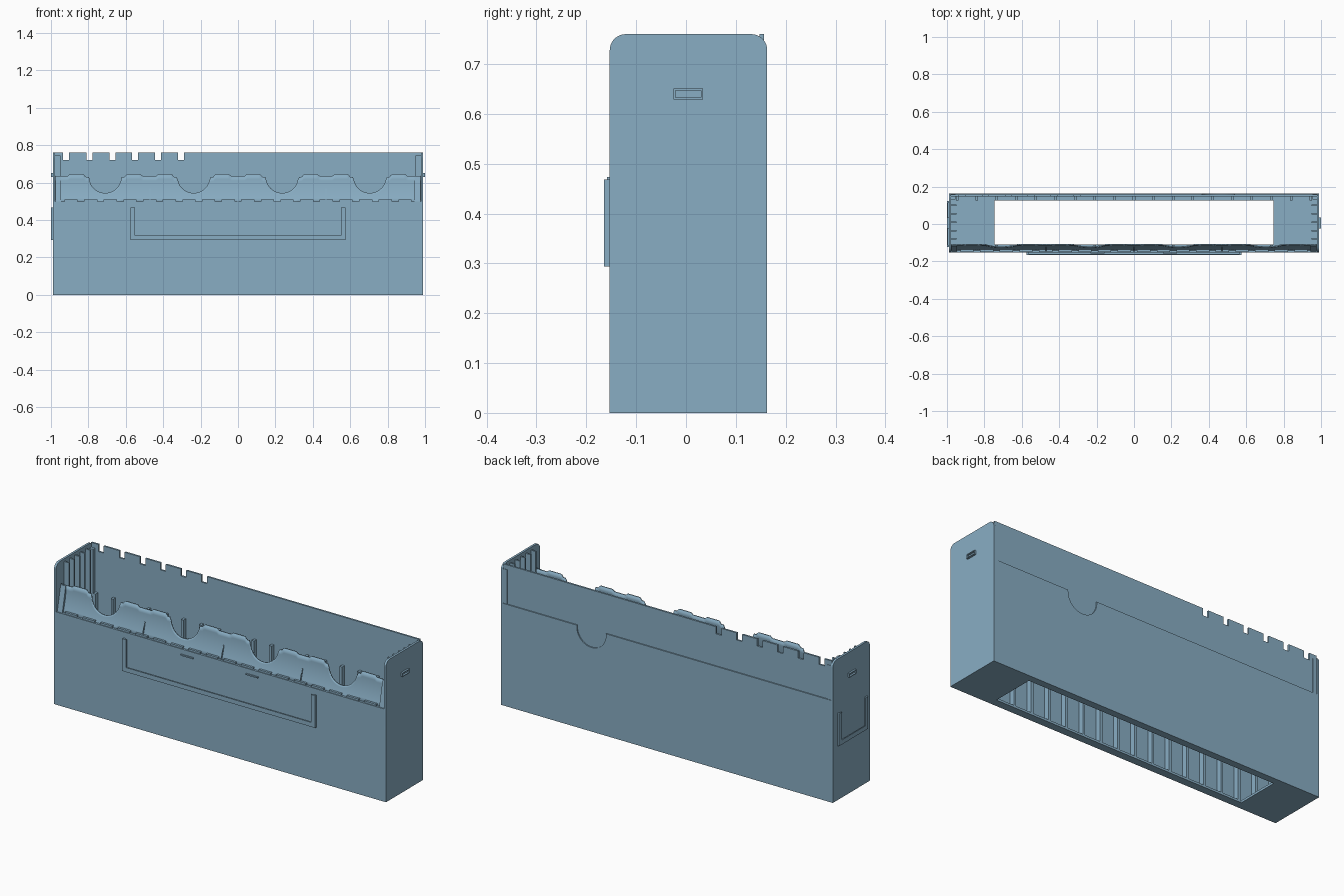
import bpy, bmesh, math
from mathutils import Vector

if "Cube" in bpy.data.objects:
    bpy.data.objects.remove(bpy.data.objects["Cube"])

mat = bpy.data.materials.new("muted blue plastic")
mat.diffuse_color = (0.25, 0.42, 0.55, 1)
mat.use_nodes = True
mat.node_tree.nodes["Principled BSDF"].inputs["Base Color"].default_value = mat.diffuse_color


def finish(name, bm, smooth=False):
    bmesh.ops.recalc_face_normals(bm, faces=bm.faces)
    me = bpy.data.meshes.new(name)
    bm.to_mesh(me)
    bm.free()
    me.materials.append(mat)
    ob = bpy.data.objects.new(name, me)
    bpy.context.collection.objects.link(ob)
    if smooth:
        bpy.context.view_layer.objects.active = ob
        ob.select_set(True)
        bpy.ops.object.shade_smooth_by_angle(angle=math.radians(30))
        ob.select_set(False)
    return ob


def add_prism(bm, pts, depth):
    """Extrude a 3D outline along a vector."""
    f = bm.faces.new([bm.verts.new(p) for p in pts])
    r = bmesh.ops.extrude_face_region(bm, geom=[f], use_keep_orig=True)
    vs = [v for v in r["geom"] if isinstance(v, bmesh.types.BMVert)]
    bmesh.ops.translate(bm, vec=Vector(depth), verts=vs)


def add_box(bm, x0, x1, y0, y1, z0, z1):
    add_prism(bm, [(x0, y0, z0), (x1, y0, z0), (x1, y1, z0), (x0, y1, z0)], (0, 0, z1 - z0))


def boxes(name, items):
    bm = bmesh.new()
    for b in items:
        add_box(bm, *b)
    return finish(name, bm)


def arc(cx, cz, r, a0, a1, n):
    return [(cx + r * math.cos(math.radians(a0 + (a1 - a0) * i / n)),
             cz + r * math.sin(math.radians(a0 + (a1 - a0) * i / n))) for i in range(n + 1)]


Y0, Y1, H, X = -0.153, 0.163, 0.76, 0.99

# End walls with rounded top corners
profile = [(Y0, 0), (Y1, 0)] + arc(Y1 - .032, H - .032, .032, 0, 90, 8) + arc(Y0 + .032, H - .032, .032, 90, 180, 8)
for side, nm in ((-1, "left_wall"), (1, "right_wall")):
    bm = bmesh.new()
    add_prism(bm, [(side * X, y, z) for y, z in profile], (-side * .012, 0, 0))
    finish(nm, bm, True)

# Front wall and floor frame around the central opening
boxes("front_wall", [(-.98, .98, Y0, -.141, 0, .5)])
boxes("floor_frame", [(-.98, -.745, Y0 + .002, Y1 - .002, 0, .012), (.745, .98, Y0 + .002, Y1 - .002, 0, .012),
                      (-.745, .745, Y0 + .002, -.11, 0, .012), (-.745, .745, .125, Y1 - .002, 0, .012)])

# Back wall with a row of index notches along the top
top = [(-.98, H)]
for c in (-.92, -.795, -.672, -.55, -.428, -.305):
    top += [(c - .016, H), (c - .016, .722), (c + .016, .722), (c + .016, H)]
bm = bmesh.new()
add_prism(bm, [(x, .147, z) for x, z in [(.98, H), (.98, 0), (-.98, 0)] + top], (0, .01, 0))
finish("back_wall", bm)

# Lower outer back skin with a round thumb notch
bm = bmesh.new()
notch = arc(.45, .54, .087, 0, -180, 20)
outline = [(-.98, 0), (.98, 0), (.98, .55), (.537, .55)] + notch + [(.363, .55), (-.98, .55)]
add_prism(bm, [(x, .157, z) for x, z in outline], (0, .006, 0))
finish("back_skin", bm)

# Back corner posts
boxes("back_posts", [(s * .967 - .012, s * .967 + .012, .13, .16, .012, .735) for s in (-1, 1)])

# Vertical stiffening ribs inside the front and back walls
xs = [-.945 + .105 * i for i in range(19)]
boxes("front_ribs", [(x - .007, x + .007, -.142, -.112, .012, .498) for x in xs])
boxes("back_ribs", [(x - .007, x + .007, .126, .148, .012, .5) for x in xs])

# Divider guides on the inside of both end walls
boxes("end_guides", [(min(s * .95, s * .98), max(s * .95, s * .98), y - .004, y + .004, .012, .745)
                     for s in (-1, 1) for y in (-.08, -.035, .01, .055, .1)])

# Small tabs along the front rim
boxes("rim_tabs", [(x + .017, x + .088, -.149, -.137, .495, .51) for x in xs[:-1]])

# Leaning front flap: scalloped outline bent over a curved section
def flap_y(z):
    t = (z - .49) / .155
    return -.14 + .03 * (1 - (1 - t) ** 2)


def flap_top(x):
    d = min(abs(x - c) for c in (-.71, -.237, .236, .705))
    if d < .086:
        return .63 - math.sqrt(.086 ** 2 - d ** 2)
    if d < .105:
        return .63
    if d < .115:
        return .63 + (d - .105) * 1.5
    if d < .19:
        return .645
    return max(.635, .645 - (d - .19))


bm = bmesh.new()
cols, rows = 280, 6
grid = []
for i in range(cols + 1):
    x = -.978 + 1.956 * i / cols
    t = flap_top(x)
    zs = [.49 + (t - .49) * j / rows for j in range(rows + 1)]
    grid.append([bm.verts.new((x, flap_y(z), z)) for z in zs])
for a, b in zip(grid, grid[1:]):
    for j in range(rows):
        bm.faces.new((a[j], b[j], b[j + 1], a[j + 1]))
flap = finish("scalloped_flap", bm, True)
solid = flap.modifiers.new("thickness", "SOLIDIFY")
solid.thickness = .007
solid.offset = 0

# Triangular gussets between the rim and the flap
bm = bmesh.new()
for x, w, h in ((-.47, .004, .57), (0, .004, .57), (.47, .004, .57), (-.96, .03, .635), (.96, .03, .635)):
    add_prism(bm, [(x - w / 2, -.148, .495), (x - w / 2, -.112, .495), (x - w / 2, flap_y(h), h),
                   (x - w / 2, flap_y(h) - .008, h)], (w, 0, 0))
finish("flap_gussets", bm)

# Front label holder: raised U frame with bevelled ends and two retaining nubs
def holder_frame(name, half, z0, z1, place, proud):
    """U-shaped rail with an inner lip, open at the top."""
    bm = bmesh.new()
    for w, d0, d1 in ((.012, 0, proud), (.024, proud * .55, proud)):
        u = [(-half, z1), (-half, z0), (half, z0), (half, z1),
             (half - w, z1), (half - w, z0 + w), (-half + w, z0 + w), (-half + w, z1)]
        a, b = Vector(place(0, 0, d0)), Vector(place(0, 0, d1))
        add_prism(bm, [place(p, q, d0) for p, q in u], b - a)
    finish(name, bm)


holder_frame("front_label_holder", .575, .294, .468, lambda p, q, d: (p, Y0 - d, q), .012)
holder_frame("left_label_holder", .124, .294, .468, lambda p, q, d: (-X - d, p, q), .01)
boxes("label_nubs", [(c - .037, c + .037, Y0 - .006, Y0 + .002, .466, .473) for c in (-.195, .192)])

# Small rectangular catches on both ends
for s, nm in ((-1, "left_catch"), (1, "right_catch")):
    x0, x1 = sorted((s * .985, s * 1.0))
    boxes(nm, [(x0, x1, -.025, .034, .629, .633), (x0, x1, -.025, .034, .647, .651),
               (x0, x1, -.025, -.021, .633, .647), (x0, x1, .03, .034, .633, .647)])
